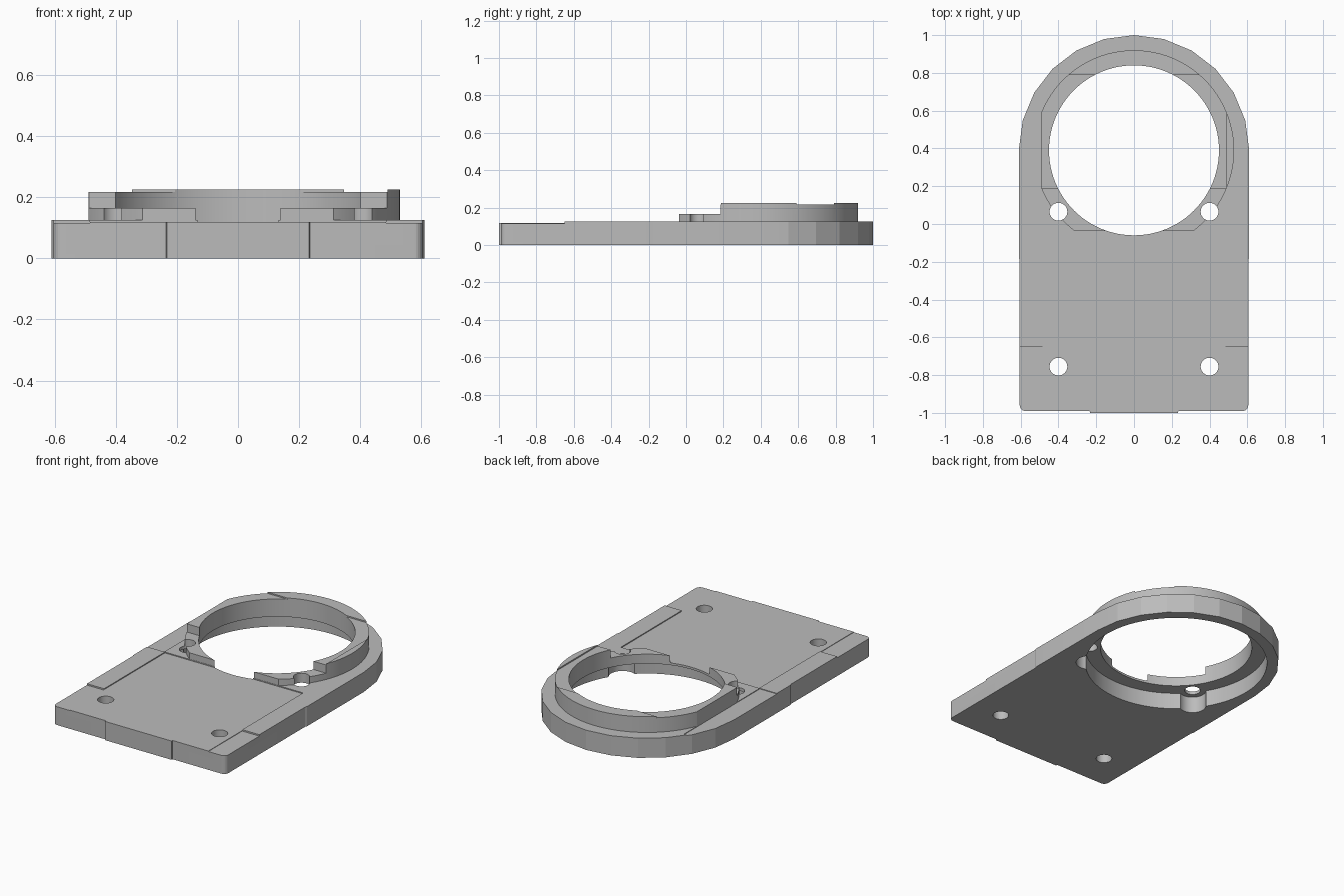
import bpy, bmesh
from math import cos, sin, pi, radians

cube = bpy.data.objects.get("Cube")
if cube:
    bpy.data.objects.remove(cube, do_unlink=True)

grey = bpy.data.materials.new("plain grey")
grey.use_nodes = True
grey.diffuse_color = (0.5, 0.5, 0.5, 1)
grey.node_tree.nodes["Principled BSDF"].inputs["Base Color"].default_value = (0.5, 0.5, 0.5, 1)

CY = 0.39          # centre of the round opening
OPEN_R = 0.45
RING_R = 0.53
CEILING = 0.105    # top of the recess under the plate
TOP = 0.125
HOLES = [(s * 0.4, y) for s in (-1, 1) for y in (0.065, -0.755)]


def prism(name, outline, z0, z1):
    """Extrude a flat outline between two heights."""
    bm = bmesh.new()
    face = bm.faces.new([bm.verts.new((x, y, z0)) for x, y in outline])
    up = bmesh.ops.extrude_face_region(bm, geom=[face])["geom"]
    bmesh.ops.translate(bm, vec=(0, 0, z1 - z0),
                        verts=[v for v in up if isinstance(v, bmesh.types.BMVert)])
    bmesh.ops.recalc_face_normals(bm, faces=bm.faces)
    mesh = bpy.data.meshes.new(name)
    bm.to_mesh(mesh)
    bm.free()
    mesh.materials.append(grey)
    obj = bpy.data.objects.new(name, mesh)
    bpy.context.collection.objects.link(obj)
    return obj


def circle(x, y, r, n=96):
    return [(x + r * cos(2 * pi * i / n), y + r * sin(2 * pi * i / n)) for i in range(n)]


def rect(x0, x1, y0, y1):
    return [(x0, y0), (x1, y0), (x1, y1), (x0, y1)]


def cut(obj, outline, z0, z1):
    """Subtract a prism from a part."""
    cutter = prism("cutter", outline, z0, z1)
    cutter.hide_render = True
    mod = obj.modifiers.new("cut", "BOOLEAN")
    mod.operation, mod.solver, mod.object = "DIFFERENCE", "EXACT", cutter
    bpy.context.view_layer.objects.active = obj
    bpy.ops.object.modifier_apply(modifier=mod.name)
    bpy.data.objects.remove(cutter, do_unlink=True)


def finish(obj):
    bpy.ops.object.select_all(action="DESELECT")
    obj.select_set(True)
    bpy.context.view_layer.objects.active = obj
    bpy.ops.object.shade_smooth_by_angle(angle=radians(12))


# Plate outline: faceted round back, straight sides, rounded front corners
arc = [(0.61 * cos(a), CY + 0.61 * sin(a)) for a in (pi * i / 12 for i in range(13))]
corner = [(-0.575 - 0.03 * cos(a), -0.96 - 0.03 * sin(a)) for a in (pi * i / 12 for i in range(7))]
left = [(-0.61, -0.18), (-0.605, -0.19)] + corner + [(-0.235, -0.99), (-0.233, -1.0)]
outline = arc + left + [(-x, y) for x, y in reversed(left)]
plate = prism("base_plate", outline, 0, TOP)

# Shallow surface levels on the top
cut(plate, rect(-0.485, 0.485, -1.1, -0.04), 0.119, 0.3)
for x0, x1 in ((-0.7, -0.485), (0.485, 0.7)):
    cut(plate, rect(x0, x1, -1.1, -0.65), 0.116, 0.3)
cut(plate, rect(-0.7, -0.49, -0.04, 0.72), 0.121, 0.3)

# Opening, underside recess, screw holes and their pockets
cut(plate, circle(0, CY, OPEN_R), -0.1, 0.3)
cut(plate, circle(0, CY, 0.54), -0.1, CEILING)
for x, y in HOLES:
    cut(plate, circle(x, y, 0.047, 32), -0.1, 0.3)
    if y > 0:
        cut(plate, circle(x, y, 0.08, 32), -0.1, CEILING)
finish(plate)

# Raised collar with low lugs at the front
collar = prism("collar_ring", circle(0, CY, RING_R), 0.115, 0.225)
cut(collar, circle(0, CY, OPEN_R), -0.1, 0.4)
cut(collar, rect(-0.7, 0.7, -0.4, -0.038), 0, 0.4)          # flat front
cut(collar, rect(-0.7, -0.49, -0.4, 1.1), 0, 0.4)           # flat side
cut(collar, rect(-0.7, 0.7, -0.4, 0.185), 0.165, 0.4)       # lug height
cut(collar, rect(-0.7, 0.49, 0.1, 0.79), 0.217, 0.4)        # shallow top step
for x, y in HOLES:
    if y > 0:
        cut(collar, circle(x, y, 0.047, 32), 0, 0.4)
finish(collar)
